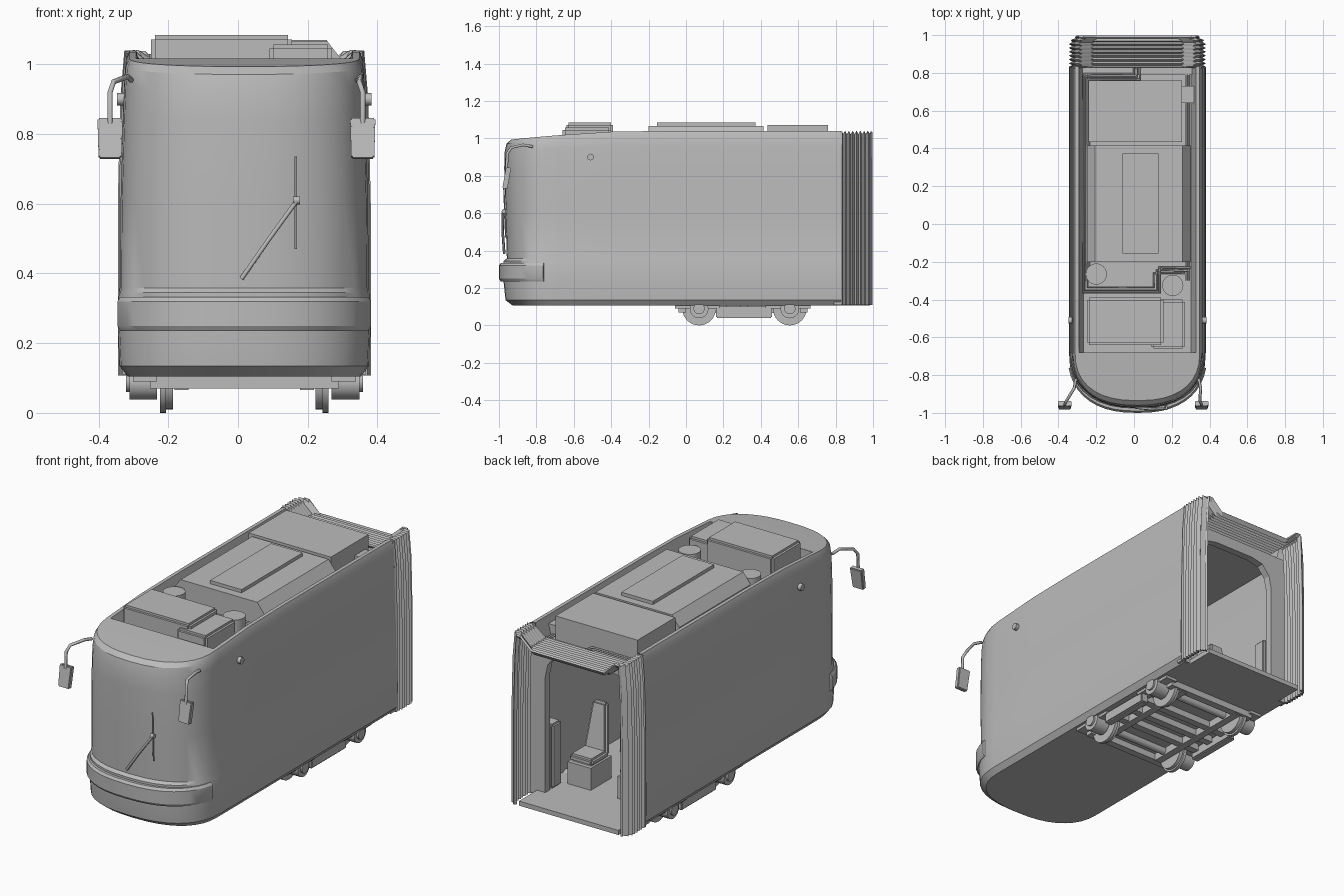
import bpy, bmesh, math
from mathutils import Matrix, Vector

if "Cube" in bpy.data.objects:
    bpy.data.objects.remove(bpy.data.objects["Cube"])

CX = 0.018      # centre line of the car body
REAR = 0.83     # where the body meets the bellows
NOSE = -0.68    # where the plan starts to curve in

grey = bpy.data.materials.new("plain_grey")
grey.use_nodes = True
grey.diffuse_color = (0.5, 0.5, 0.5, 1)
grey.node_tree.nodes["Principled BSDF"].inputs["Base Color"].default_value = (0.5, 0.5, 0.5, 1)


def finish(name, bm, smooth=None):
    bmesh.ops.recalc_face_normals(bm, faces=bm.faces)
    me = bpy.data.meshes.new(name)
    bm.to_mesh(me)
    bm.free()
    me.materials.append(grey)
    if smooth:
        me.polygons.foreach_set("use_smooth", [True] * len(me.polygons))
        me.set_sharp_from_angle(angle=math.radians(smooth))
    ob = bpy.data.objects.new(name, me)
    bpy.context.collection.objects.link(ob)
    return ob


def loft(name, rows, wrap=False, caps=False, smooth=None, extra=()):
    """Skin rows of points; extra holds further faces as (row, column) corners."""
    bm = bmesh.new()
    vs = [[bm.verts.new(p) for p in row] for row in rows]
    n = len(rows[0])
    for a, b in zip(vs, vs[1:]):
        for i in range(n if wrap else n - 1):
            j = (i + 1) % n
            bm.faces.new((a[i], a[j], b[j], b[i]))
    if caps:
        bm.faces.new(vs[0])
        bm.faces.new(vs[-1])
    for face in extra:
        bm.faces.new([vs[r][c] for r, c in face])
    return finish(name, bm, smooth)


def box(name, x, y, z, bevel=0.0, taper=1.0, tilt=0.0):
    bm = bmesh.new()
    bmesh.ops.create_cube(bm, size=1)
    size = Vector((x[1] - x[0], y[1] - y[0], z[1] - z[0]))
    mid = Vector((sum(x), sum(y), sum(z))) / 2
    for v in bm.verts:
        if v.co.z > 0:
            v.co.x *= taper
        v.co = Vector(a * b for a, b in zip(v.co, size))
    if bevel:
        bmesh.ops.bevel(bm, geom=bm.edges[:], offset=bevel, segments=2, affect='EDGES')
    bm.transform(Matrix.Translation(mid) @ Matrix.Rotation(tilt, 4, 'X'))
    return finish(name, bm)


def cylinder(name, centre, radius, depth, axis='Z', sides=24):
    bm = bmesh.new()
    bmesh.ops.create_cone(bm, cap_ends=True, segments=sides, radius1=radius,
                          radius2=radius, depth=depth)
    turn = Matrix.Rotation(math.pi / 2, 4, 'Y') if axis == 'X' else Matrix()
    bm.transform(Matrix.Translation(centre) @ turn)
    return finish(name, bm, 40)


def pipe(name, points, radius):
    cu = bpy.data.curves.new(name, 'CURVE')
    cu.dimensions = '3D'
    cu.bevel_depth = radius
    cu.bevel_resolution = 1
    cu.use_fill_caps = True
    sp = cu.splines.new('POLY')
    sp.points.add(len(points) - 1)
    for p, co in zip(sp.points, points):
        p.co = (*co, 1)
    cu.materials.append(grey)
    bpy.context.collection.objects.link(bpy.data.objects.new(name, cu))


def nose_curve(hw, yf, steps=18, start=0.0):
    """Rounded nose in plan, from the +x side round to the -x side."""
    pts = []
    for k in range(steps + 1):
        t = start + (math.pi - 2 * start) * k / steps
        c, s = math.cos(t), math.sin(t)
        x = math.copysign(abs(c) ** (2 / 2.4), c)
        pts.append((CX + hw * x, NOSE + (yf - NOSE) * max(s, 0) ** (2 / 2.4)))
    return pts


STATIONS = [REAR, 0.3, -0.1, -0.4]


def plan(hw, yf):
    side = [(CX + hw, y) for y in STATIONS]
    return side + nose_curve(hw, yf) + [(2 * CX - x, y) for x, y in reversed(side)]


def drop(y):
    """How far the roof edge dips towards the nose."""
    return 0.05 * max(0, (-0.25 - y) / 0.72) ** 1.5


def ring(z, hw, yf):
    k = min(1, max(0, (z - 0.8) / 0.24))
    return [(x, y, z - k * drop(y)) for x, y in plan(hw, yf)]


# Outer body with underside and roof cap
rows = [ring(*r) for r in ((0.105, 0.335, -0.925), (0.135, 0.358, -0.965), (0.23, 0.362, -0.975),
                           (0.345, 0.36, -0.975), (0.358, 0.357, -0.958), (0.6, 0.355, -0.965),
                           (0.85, 0.348, -0.972), (0.96, 0.344, -0.97), (1.015, 0.34, -0.96),
                           (1.04, 0.33, -0.935))]
n = len(rows[0])


def across(r, first):
    return [((r, i), (r, i + 1), (r, n - 2 - i), (r, n - 1 - i))
            for i in range(first, n // 2 - 1)] + \
           [((r, n // 2 - 1), (r, n // 2), (r, n // 2 + 1))]


loft("body_shell", rows, smooth=28, extra=across(0, 0) + across(len(rows) - 1, len(STATIONS)))

# Saloon lining with floor and ceiling
inner = [ring(z, 0.315, -0.91) for z in (0.13, 0.5, 0.78)] + \
        [[(x, y, 0.93) for x, y in plan(0.305, -0.9)]]
loft("saloon_lining", inner, smooth=28, extra=across(0, 0) + across(3, 0))

# Roof well between the raised side walls
well = []
for y in STATIONS + [NOSE]:
    half = [(0.33, 1.04 - drop(y)), (0.31, 1.04 - drop(y)), (0.285, 0.94)]
    well.append([(CX + x, y, z) for x, z in half] + [(CX - x, y, z) for x, z in reversed(half)])
loft("roof_well", well)
box("roof_cap_end", (CX - 0.325, CX + 0.325), (-0.69, NOSE), (0.92, 1.013))

# Rear doorway frame
arch = [(0.25, 0.11), (0.25, 0.76), (0.235, 0.83), (0.19, 0.885), (0.12, 0.9)]
edge = [(0.35, 0.11), (0.347, 0.8), (0.344, 0.96), (0.25, 0.96), (0.12, 0.96)]
frame = []
for m in (1, -1):
    part = [[(CX + m * a[0], y, a[1]) for y in (0.79, REAR)] +
            [(CX + m * b[0], y, b[1]) for y in (REAR, 0.79)] for a, b in zip(arch, edge)]
    frame += part if m == 1 else part[::-1]
loft("rear_doorway", frame, wrap=True, caps=True)

# Pleated gangway bellows
half = [(0.357, 0.108), (0.357, 0.6), (0.35, 0.9), (0.34, 1.035), (0.315, 1.035), (0.25, 0.975)]
folds = []
for k in range(17):
    fold = 0.018 * (k % 2)
    tip = 0.03 * max(0, (k - 13) / 3)
    prof = [(x - fold - tip, z - (fold if z > 0.95 else 0)) for x, z in half]
    y = REAR + 0.163 * k / 16
    folds.append([(CX + x, y, z) for x, z in prof] + [(CX - x, y, z) for x, z in reversed(prof)])
bellows = loft("gangway_bellows", folds)
mod = bellows.modifiers.new("thickness", 'SOLIDIFY')
mod.thickness = 0.012
mod.offset = 0
box("gangway_floor", (CX - 0.3, CX + 0.3), (0.8, 0.985), (0.105, 0.13))

# Wraparound bumper
paths = [nose_curve(hw, yf, 20, 0.2) for hw, yf in ((0.33, -0.94), (0.362, -0.99), (0.37, -1.0))]
rows = [[(*a, 0.235), (*b, 0.235), (*c, 0.25), (*c, 0.32), (*b, 0.333), (*a, 0.333)]
        for a, b, c in zip(*paths)]
loft("bumper", rows, wrap=True, caps=True, smooth=30)

# Windscreen wiper
pipe("wiper_arm", [(0.01, -0.972, 0.385), (0.09, -0.98, 0.5), (0.17, -0.978, 0.61)], 0.007)
pipe("wiper_blade", [(0.166, -0.964, 0.47), (0.166, -0.974, 0.735)], 0.004)
cylinder("wiper_joint", (0.168, -0.974, 0.61), 0.012, 0.02, 'X', 10)

for m, side in ((1, "left"), (-1, "right")):
    # Door mirrors and side cameras
    def X(d):
        return CX + m * d
    out = X(0.34) if m == 1 else X(0.385)
    pipe(side + "_mirror_arm", [(X(0.325), -0.82, 0.955), (X(0.335), -0.87, 0.965),
                                (out - m * 0.01, -0.935, 0.95), (out, -0.955, 0.92),
                                (out, -0.96, 0.83)], 0.008)
    box(side + "_mirror", (out - 0.033, out + 0.033), (-0.972, -0.945), (0.73, 0.845),
        0.004, 1.1, math.radians(-10))
    cylinder(side + "_side_camera", (X(0.35), -0.51, 0.9), 0.018, 0.03, 'X', 12)

    # Seats over the wheels
    a, b = sorted((X(0.08), X(0.22)))
    for y in (0.5, 0.05):
        box(side + "_seat_base", (a, b), (y, y + 0.18), (0.13, 0.25))
        box(side + "_seat_cushion", (a, b), (y + 0.02, y + 0.17), (0.25, 0.29), 0.012)
        box(side + "_seat_back", (a, b), (y - 0.01, y + 0.03), (0.26, 0.53), 0.012, 0.6, 0.15)
    a, b = sorted((X(0.24), X(0.31)))
    box(side + "_door_partition", (a, b), (0.7, 0.78), (0.13, 0.48), 0.01)

    # Bogie side: wheels, axle boxes, frame
    for y in (0.07, 0.555):
        cylinder(side + "_wheel", (X(0.233), y, 0.09), 0.09, 0.018, 'X', 32)
        cylinder(side + "_wheel_flange", (X(0.22), y, 0.09), 0.08, 0.03, 'X', 32)
        cylinder(side + "_axle_box", (X(0.29), y, 0.088), 0.05, 0.08, 'X')
        cylinder(side + "_hub_cap", (X(0.334), y, 0.09), 0.03, 0.012, 'X')
        a, b = sorted((X(0.25), X(0.32)))
        box(side + "_spring_seat", (a, b), (y - 0.13, y + 0.11), (0.09, 0.12))
    a, b = sorted((X(0.27), X(0.315)))
    box(side + "_bogie_frame", (a, b), (0.16, 0.46), (0.04, 0.1), 0.006)
    a, b = sorted((X(0.16), X(0.2)))
    box(side + "_bogie_beam", (a, b), (0.0, 0.64), (0.065, 0.11))

    # Cable runs along the roof sides
    for k in range(2):
        pipe(side + "_roof_cable", [(X(0.27 - 0.014 * k), -0.3, 0.95),
                                    (X(0.27 - 0.014 * k), 0.8, 0.95)], 0.005)

# Bogie axles and crossbeams
for y in (0.07, 0.555):
    cylinder("axle", (CX, y, 0.09), 0.02, 0.46, 'X', 12)
for y in (-0.02, 0.2, 0.31, 0.42, 0.63):
    box("bogie_crossbeam", (CX - 0.27, CX + 0.27), (y - 0.02, y + 0.02), (0.07, 0.11))

# Roof equipment
box("front_roof_unit", (-0.25, 0.155), (-0.64, -0.39), (0.94, 1.084), 0.012)
box("front_side_unit", (0.09, 0.27), (-0.66, -0.4), (0.94, 1.057), 0.012)
box("middle_roof_unit_base", (-0.25, 0.3), (-0.2, 0.415), (0.94, 1.01))
box("middle_roof_unit", (-0.25, 0.3), (-0.2, 0.415), (1.01, 1.067), 0, 0.84)
box("middle_roof_panel", (-0.06, 0.13), (-0.155, 0.372), (1.06, 1.085))
box("rear_roof_unit", (-0.24, 0.255), (0.435, 0.76), (0.94, 1.07))
box("rear_side_unit", (0.255, 0.32), (0.64, 0.73), (0.94, 1.0))
for x, y in ((-0.2, -0.265), (0.205, -0.325)):
    cylinder("roof_vent", (x, y, 0.98), 0.056, 0.1)

# Winding roof pipes
for k in range(3):
    d = 0.015 * k
    pipe("roof_pipe", [(0.03 - d, 0.83, 0.97), (0.03 - d, 0.765 + d, 0.96),
                       (-0.245 - d, 0.765 + d, 0.96), (-0.245 - d, -0.335 - d, 0.96),
                       (0.105 + d, -0.335 - d, 0.96), (0.105 + d, -0.26 + d, 0.96),
                       (0.27 + d, -0.26 + d, 0.96)], 0.006)
